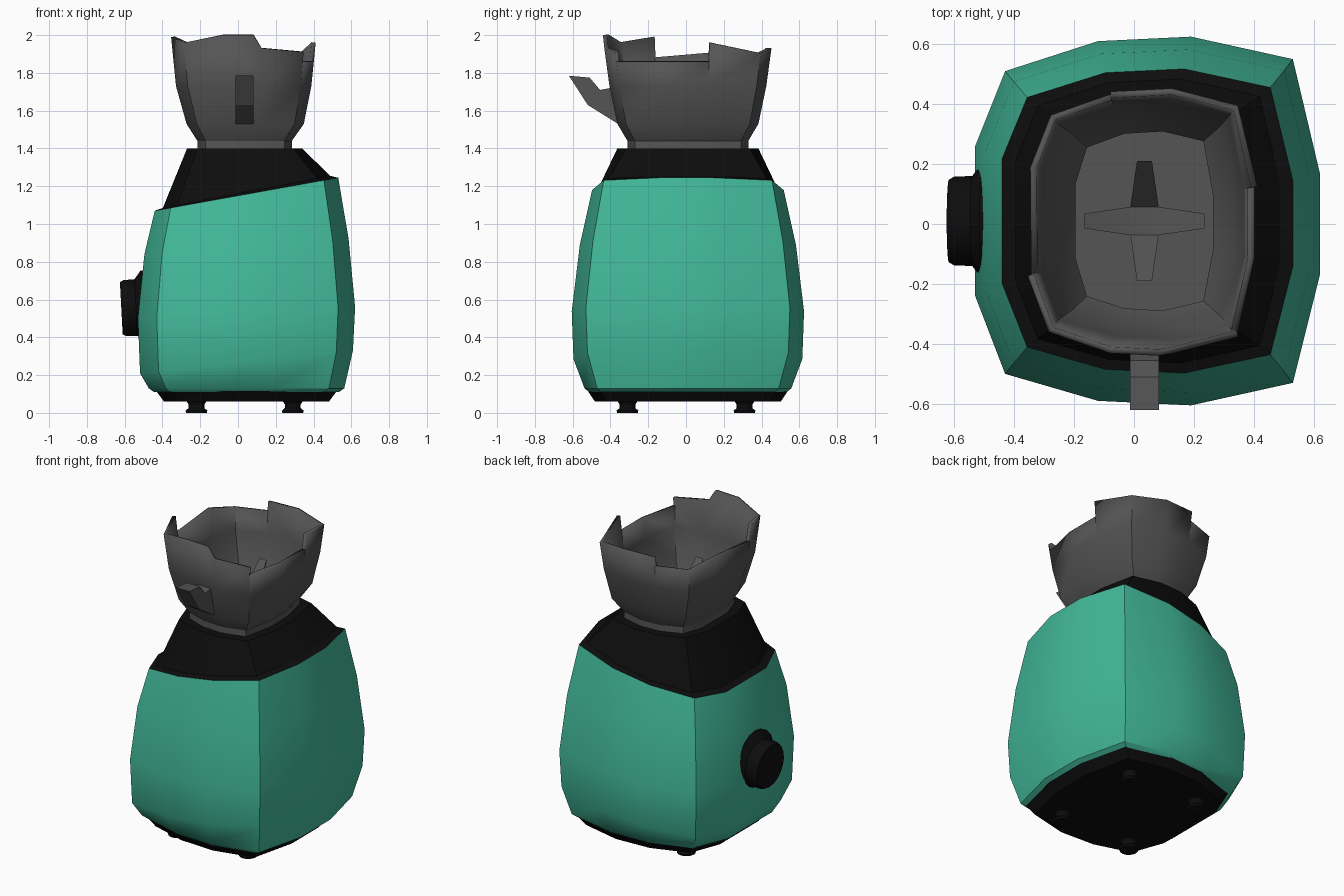
import bpy, bmesh, math
from mathutils import Vector, Matrix

cube = bpy.data.objects.get("Cube")
if cube:
    bpy.data.objects.remove(cube)


def material(name, r, g, b):
    m = bpy.data.materials.new(name)
    m.use_nodes = True
    m.diffuse_color = (r, g, b, 1)
    node = m.node_tree.nodes["Principled BSDF"]
    node.inputs["Base Color"].default_value = (r, g, b, 1)
    node.inputs["Roughness"].default_value = 0.6
    return m


GREEN = material("sea_green", 0.055, 0.49, 0.325)
BLACK = material("soft_black", 0.004, 0.004, 0.004)
GREY = material("smoky_grey", 0.09, 0.09, 0.09)


def finish(name, bm, mat, angle=30):
    bmesh.ops.remove_doubles(bm, verts=bm.verts, dist=0.0005)
    me = bpy.data.meshes.new(name)
    bm.to_mesh(me)
    bm.free()
    me.materials.append(mat)
    me.polygons.foreach_set("use_smooth", [True] * len(me.polygons))
    me.set_sharp_from_angle(angle=math.radians(angle))
    ob = bpy.data.objects.new(name, me)
    bpy.context.collection.objects.link(ob)
    return ob


# Rounded-square outline shared by housing and jug, counter-clockwise
CX, CY = 0.045, 0.01
OUTLINE = [(-.43, -.50), (-.12, -.59), (.19, -.605), (.53, -.53),
           (.62, -.17), (.62, .17), (.53, .55), (.19, .625),
           (-.12, .61), (-.43, .51), (-.53, .26), (-.53, -.24)]
N = len(OUTLINE)


def ring(sx, sy, z_left, z_right, cx=CX):
    """Scaled outline, sloping from z_left at -x to z_right at +x."""
    pts = []
    for x, y in OUTLINE:
        t = (x + 0.53) / 1.15
        pts.append(Vector((cx + (x - CX) * sx, CY + (y - CY) * sy,
                           z_left + (z_right - z_left) * t)))
    return pts


def loft(bm, rings, bottom=False, top=False):
    loops = [[bm.verts.new(p) for p in r] for r in rings]
    for a, b in zip(loops, loops[1:]):
        n = len(a)
        for i in range(n):
            j = (i + 1) % n
            bm.faces.new((a[i], a[j], b[j], b[i]))
    if bottom:
        bm.faces.new(loops[0][::-1])
    if top:
        bm.faces.new(loops[-1])


def lofted(name, levels, mat, bottom=False, top=False):
    bm = bmesh.new()
    loft(bm, [ring(*lv) for lv in levels], bottom, top)
    return finish(name, bm, mat)


def turned(name, profile, mat, matrix, sides=24):
    """Closed lathe of (radius, height) points around local z."""
    bm = bmesh.new()
    rings = []
    for r, h in profile:
        rings.append([matrix @ Vector((r * math.cos(k * math.tau / sides),
                                       r * math.sin(k * math.tau / sides), h))
                      for k in range(sides)])
    loft(bm, rings, True, True)
    return finish(name, bm, mat)


# Motor housing with sloping shoulder
lofted("motor_housing", [
    (.85, .85, .11, .11), (.90, .89, .13, .13), (.98, .985, .21, .33),
    (1, 1, .50, .56), (.94, .93, .84, .92), (.845, .825, 1.07, 1.245)], GREEN)

# Black collar above and base below
lofted("collar", [
    (.845, .825, 1.07, 1.245), (.77, .77, 1.085, 1.255),
    (.53, .607, 1.40, 1.40, .035)], BLACK, top=True)
lofted("base", [
    (.76, .80, .06, .06), (.83, .86, .115, .115), (.89, .88, .128, .128)],
    BLACK, bottom=True, top=True)

# Feet
for fx, side in ((-.22, "right"), (.29, "left")):
    for fy, end in ((-.31, "front"), (.31, "back")):
        turned(f"foot_{end}_{side}",
               [(.055, 0), (.058, .012), (.042, .025), (.042, .045), (.055, .065)],
               BLACK, Matrix.Translation((fx, fy, 0)), 16)

# Control dial on the -x side, leaning slightly with the wall
tilt = Matrix.Translation((-.50, .01, .56)) @ Matrix.Rotation(math.radians(-93), 4, "Y")
turned("control_dial",
       [(.195, -.03), (.195, .005), (.15, .04), (.15, .045),
        (.148, .10), (.138, .118)], BLACK, tilt, 20)

# Broken jug: lower wall, then jagged upper panels of differing heights
bm = bmesh.new()
upper = ring(.623, .675, 1.73, 1.73, .03)
rim = ring(.67, .735, 2.0, 2.0, .03)
loft(bm, [ring(.435, .52, 1.395, 1.395, .035), ring(.435, .52, 1.44, 1.44, .035),
          ring(.54, .607, 1.53, 1.53, .038), upper], bottom=True)
JAGGED = [(1.96, 2.0), None, (1.93, 1.91), (1.86, 1.86), (1.86, 1.86),
          (1.96, 1.905), (1.905, 1.93), (1.93, 1.93), (1.87, 1.87),
          (1.87, 1.91), (1.91, 1.88), (1.99, 1.96)]


def wall_point(i, z):
    return upper[i].lerp(rim[i], (z - 1.73) / 0.27)


for i, heights in enumerate(JAGGED):
    j = (i + 1) % N
    if heights:
        pts = [upper[i], upper[j], wall_point(j, heights[1]), wall_point(i, heights[0])]
    else:  # panel that snaps down near its end
        pts = [upper[i], upper[j], wall_point(j, 1.93),
               wall_point(i, 2.0).lerp(wall_point(j, 2.0), .78), wall_point(i, 2.0)]
    bm.faces.new([bm.verts.new(p) for p in pts])
jug = finish("broken_jug", bm, GREY)
solid = jug.modifiers.new("thickness", "SOLIDIFY")
solid.thickness = 0.022
solid.offset = -1

# Snapped handle stump, a side profile extruded across x
bm = bmesh.new()
stump = [(-.34, 1.53), (-.36, 1.53), (-.52, 1.63), (-.62, 1.785),
         (-.51, 1.775), (-.455, 1.71), (-.40, 1.72), (-.38, 1.72)]
loft(bm, [[Vector((x, y, z)) for y, z in stump] for x in (-.013, .083)], True, True)
bmesh.ops.recalc_face_normals(bm, faces=bm.faces)
finish("handle_stump", bm, GREY, 15)

# Four-armed blade with a post
HUB = Vector((.035, .01, 1.49))
bm = bmesh.new()
for k in range(4):
    rise = .17 if k % 2 else .04
    turn = Matrix.Translation(HUB) @ Matrix.Rotation(k * math.pi / 2, 4, "Z")
    loft(bm, [[turn @ Vector((d, s * w, z + t))
               for s, t in ((-1, -.006), (1, -.006), (1, .006), (-1, .006))]
              for d, w, z in ((0, .047, 0), (.047, .047, 0), (.20, .025, rise))],
         top=True)
bmesh.ops.recalc_face_normals(bm, faces=bm.faces)
finish("blades", bm, GREY, 15)
turned("blade_post", [(.04, -.08), (.035, -.002)], GREY, Matrix.Translation(HUB), 12)
